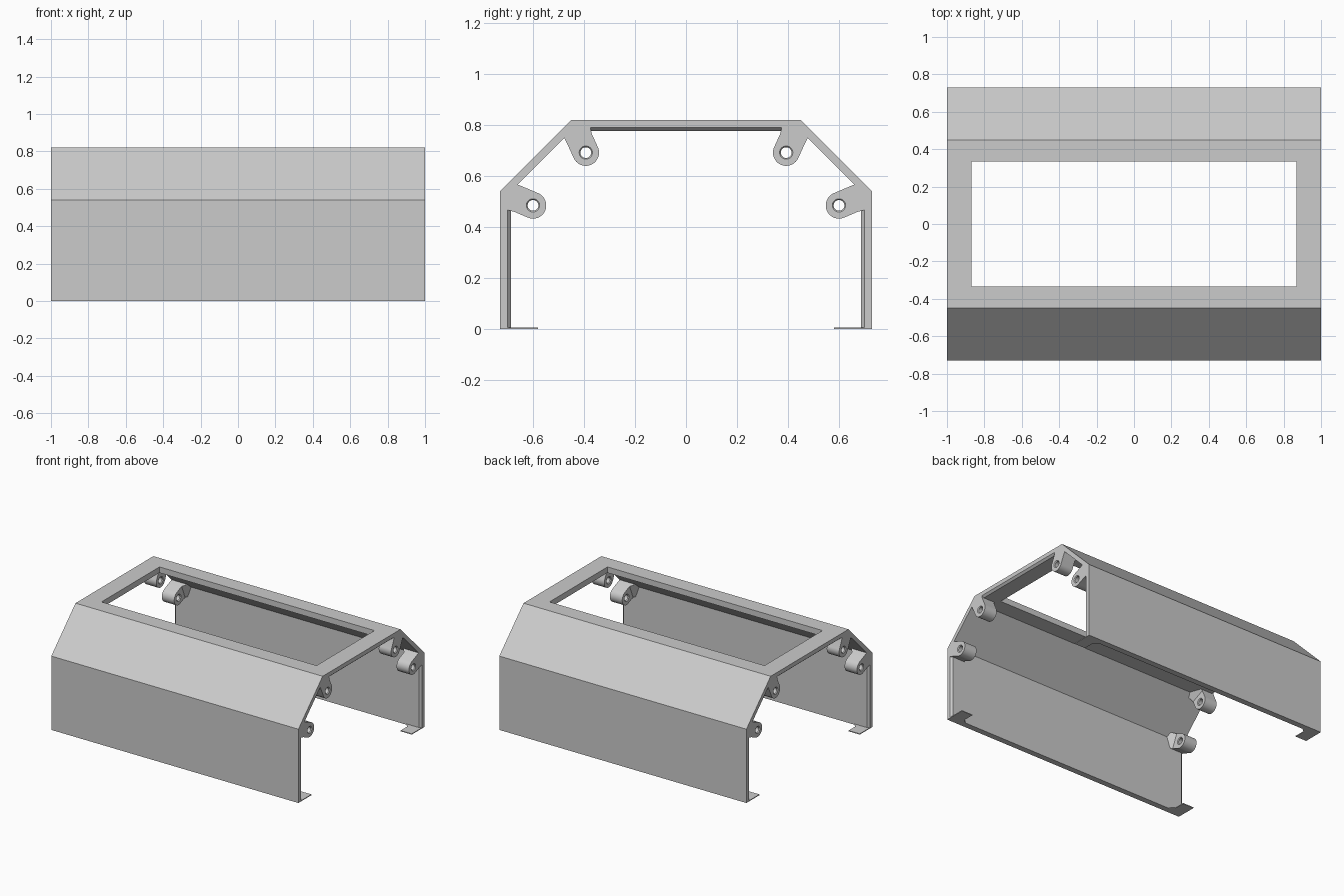
import bpy, bmesh, math
from mathutils import Vector

cube = bpy.data.objects.get("Cube")
if cube:
    bpy.data.objects.remove(cube, do_unlink=True)

GREY = (0.6, 0.6, 0.6, 1.0)
mat = bpy.data.materials.new("plain grey")
mat.use_nodes = True
mat.diffuse_color = GREY
mat.node_tree.nodes["Principled BSDF"].inputs["Base Color"].default_value = GREY

# Main dimensions
HALF_L, HALF_W, HEIGHT = 1.0, 0.73, 0.82
SHOULDER, ROOF_Y = 0.54, 0.45          # height of the lower bend, half width of the roof
OPEN_X, OPEN_Y = 0.87, 0.335           # half size of the roof opening
EDGE_T, WALL_T = 0.03, 0.043           # wall thickness at the ends and inside
CHAMFER = 0.015


def finish(bm, name, smooth=False):
    bmesh.ops.recalc_face_normals(bm, faces=bm.faces)
    mesh = bpy.data.meshes.new(name)
    bm.to_mesh(mesh)
    bm.free()
    mesh.materials.append(mat)
    obj = bpy.data.objects.new(name, mesh)
    bpy.context.collection.objects.link(obj)
    if smooth:
        bpy.ops.object.select_all(action="DESELECT")
        obj.select_set(True)
        bpy.context.view_layer.objects.active = obj
        bpy.ops.object.shade_smooth_by_angle(angle=math.radians(30))
    return obj


def half_profile(t):
    """Right half of the arch, foot to roof; the slope always keeps the edge thickness."""
    wall, roof = HALF_W - t, HEIGHT - t
    slope = HALF_W + SHOULDER - (EDGE_T * math.sqrt(2) if t else 0)
    return [(wall, 0), (wall, slope - wall), (slope - roof, roof), (OPEN_Y, roof)]


def arch(t):
    half = half_profile(t)
    return [(-y, z) for y, z in half] + half[::-1]


# Folded shell with roof opening
def build_shell():
    bm = bmesh.new()
    stations = [(-HALF_L, EDGE_T), (CHAMFER - HALF_L, WALL_T), (-OPEN_X, WALL_T),
                (OPEN_X, WALL_T), (HALF_L - CHAMFER, WALL_T), (HALF_L, EDGE_T)]
    outer = [[bm.verts.new((x, y, z)) for y, z in arch(0)] for x, t in stations]
    inner = [[bm.verts.new((x, y, z)) for y, z in arch(t)] for x, t in stations]
    n, roof, bay = len(outer[0]), 3, 2
    for s in range(len(stations) - 1):
        for i in range(n - 1):
            if s == bay and i == roof:
                continue
            for skin in (outer, inner):
                bm.faces.new((skin[s][i], skin[s][i + 1], skin[s + 1][i + 1], skin[s + 1][i]))
        # undersides of the side walls
        for i in (0, n - 1):
            bm.faces.new((outer[s][i], outer[s + 1][i], inner[s + 1][i], inner[s][i]))
    # end faces
    for s in (0, len(stations) - 1):
        for i in range(n - 1):
            bm.faces.new((outer[s][i], outer[s][i + 1], inner[s][i + 1], inner[s][i]))
    # sides of the opening
    a, b = roof, roof + 1
    for (s0, i0), (s1, i1) in (((bay, a), (bay, b)), ((bay, b), (bay + 1, b)),
                               ((bay + 1, b), (bay + 1, a)), ((bay + 1, a), (bay, a))):
        bm.faces.new((outer[s0][i0], outer[s1][i1], inner[s1][i1], inner[s0][i0]))
    return finish(bm, "shell")


# Screw boss: a bored round lug with a web running into a bend of the shell
def build_boss(name, centre, foot_a, corner, foot_b, sx, sy):
    bm = bmesh.new()
    n, front, back, lip = 40, HALF_L, HALF_L - 0.10, 0.006
    c = Vector(centre)
    axis = (Vector(corner) - c).normalized()
    side = Vector((-axis.y, axis.x))

    def vert(p, x):
        return bm.verts.new((sx * x, sy * p.x, p.y))

    def circle(r, x):
        out = []
        for k in range(n):
            a = 2 * math.pi * k / n - math.pi / 2
            out.append(vert(c + r * (math.cos(a) * axis + math.sin(a) * side), x))
        return out

    # rings from the front rim, through the bore, to the back rim
    rings = [circle(0.052, front), circle(0.026, front), circle(0.021, front - lip),
             circle(0.021, back + lip), circle(0.026, back), circle(0.052, back)]
    for r0, r1 in zip(rings, rings[1:]):
        for k in range(n):
            j = (k + 1) % n
            bm.faces.new((r0[k], r0[j], r1[j], r1[k]))
    rim_f, rim_b = rings[0], rings[-1]
    for k in range(n // 2, n):
        j = (k + 1) % n
        bm.faces.new((rim_f[k], rim_f[j], rim_b[j], rim_b[k]))

    # web, ordered from the last arc point round to the first
    feet = sorted((Vector(foot_a), Vector(foot_b)), key=lambda p: -(p - c).dot(side))
    start = 0.058
    bends = [c + axis * start + side * 0.052, c + axis * start - side * 0.052]
    path = [bends[0], feet[0], Vector(corner), feet[1], bends[1]]
    web_f = [vert(p, front) for p in path]
    web_b = [vert(p, back - 0.9 * max(0, (p - c).dot(axis) - start)) for p in path]
    arc_f, arc_b = rim_f[:n // 2 + 1], rim_b[:n // 2 + 1]
    for arc, web in ((arc_f, web_f), (arc_b, web_b)):
        bm.faces.new(arc + [web[0], web[-1]])
        bm.faces.new(web)
    loop_f, loop_b = [arc_f[-1]] + web_f + [arc_f[0]], [arc_b[-1]] + web_b + [arc_b[0]]
    for k in range(len(loop_f) - 1):
        bm.faces.new((loop_f[k], loop_f[k + 1], loop_b[k + 1], loop_b[k]))
    return finish(bm, name, smooth=True)


# Thin foot tab at the bottom corner of a side wall
def build_tab(name, sx, sy):
    bm = bmesh.new()
    outline = [(1, 0.70), (1, 0.58), (0.91, 0.58), (0.91, 0.66), (0.88, 0.687), (0.88, 0.70)]
    low = [bm.verts.new((sx * x, sy * y, 0)) for x, y in outline]
    high = [bm.verts.new((sx * x, sy * y, 0.006)) for x, y in outline]
    bm.faces.new(low)
    bm.faces.new(high)
    for k in range(len(low)):
        j = (k + 1) % len(low)
        bm.faces.new((low[k], low[j], high[j], high[k]))
    return finish(bm, name)


build_shell()
foot, low_bend, high_bend, _ = half_profile(EDGE_T)
slope_sum = low_bend[0] + low_bend[1]
for sx, x_name in ((1, "left"), (-1, "right")):
    for sy, y_name in ((-1, "front"), (1, "back")):
        place = y_name + "_" + x_name
        build_boss("upper_boss_" + place, (0.393, 0.692), (slope_sum - 0.75, 0.75),
                   high_bend, (0.375, HEIGHT - EDGE_T), sx, sy)
        build_boss("lower_boss_" + place, (0.60, 0.485), (slope_sum - 0.567, 0.567),
                   low_bend, (foot[0], 0.467), sx, sy)
        build_tab("foot_tab_" + place, sx, sy)
